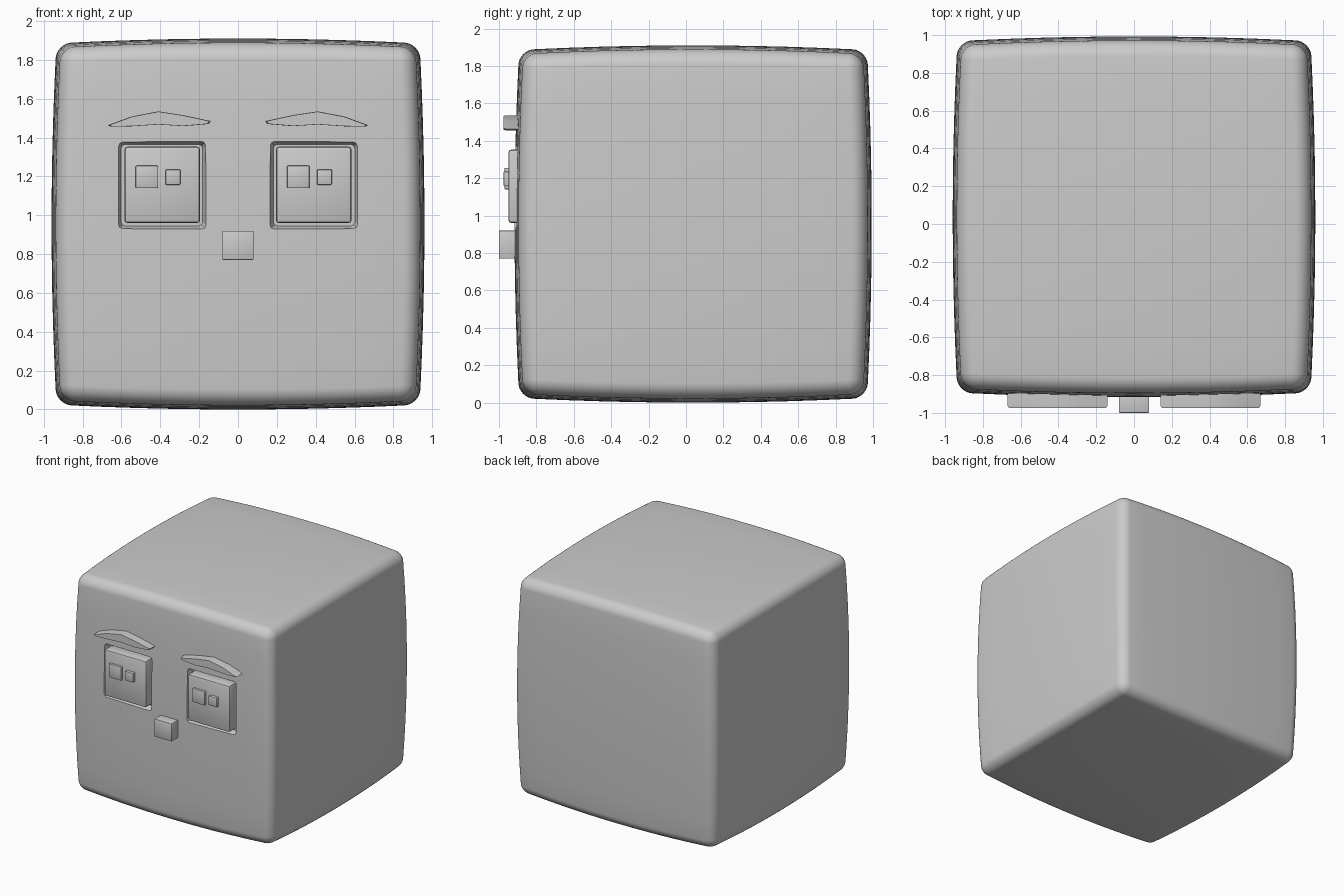
import bpy, bmesh, math

if "Cube" in bpy.data.objects:
    bpy.data.objects.remove(bpy.data.objects["Cube"])

grey = bpy.data.materials.new("plain grey")
grey.diffuse_color = (0.6, 0.6, 0.6, 1)
grey.use_nodes = True
grey.node_tree.nodes["Principled BSDF"].inputs["Base Color"].default_value = grey.diffuse_color


def finish(name, bm, angle=40):
    bmesh.ops.recalc_face_normals(bm, faces=bm.faces)
    me = bpy.data.meshes.new(name)
    bm.to_mesh(me)
    bm.free()
    me.materials.append(grey)
    ob = bpy.data.objects.new(name, me)
    bpy.context.collection.objects.link(ob)
    bpy.ops.object.select_all(action='DESELECT')
    ob.select_set(True)
    bpy.context.view_layer.objects.active = ob
    if angle:
        bpy.ops.object.shade_smooth_by_angle(angle=math.radians(angle))
    return ob


def box(name, x0, x1, y0, y1, z0, z1, bevel=0.0):
    bm = bmesh.new()
    bmesh.ops.create_cube(bm, size=1)
    for v in bm.verts:
        v.co.x = (x0 + x1) / 2 + v.co.x * (x1 - x0)
        v.co.y = (y0 + y1) / 2 + v.co.y * (y1 - y0)
        v.co.z = (z0 + z1) / 2 + v.co.z * (z1 - z0)
    if bevel:
        bmesh.ops.bevel(bm, geom=bm.edges[:], offset=bevel, segments=2,
                        affect='EDGES', profile=0.5)
    return finish(name, bm, 30)


# Head: gridded cube with rounded edges and gently bulging sides
N, K, R = 18, 4, 0.085


def spread(t):
    """Even grid coordinate -> grid packed closely near the edges."""
    i = round((abs(t) + 1) / 2 * N) - N // 2
    flat = N // 2 - K
    if i <= flat:
        s = (1 - R) * i / flat
    else:
        s = 1 - R + R * math.tan(math.pi / 4 * (i - flat) / K)
    return math.copysign(s, t)


bm = bmesh.new()
bmesh.ops.create_cube(bm, size=2)
bmesh.ops.subdivide_edges(bm, edges=bm.edges[:], cuts=N - 1, use_grid_fill=True)
half = (0.96, 0.955, 0.955)
centre = (0, 0.038, 0.955)
for v in bm.verts:
    p = v.co.copy()
    for a in range(3):
        p[a] = spread(p[a])
    core = p.copy()
    for a in range(3):
        core[a] = max(-1 + R, min(1 - R, p[a]))
    d = p - core
    p = core + d.normalized() * R
    for a in range(3):
        u, w = p[(a + 1) % 3], p[(a + 2) % 3]
        v.co[a] = centre[a] + half[a] * p[a] * (1 - 0.026 * (u * u + w * w))
head = finish("head", bm, 40)

# Eye sockets: tapered recesses cut into the face
for side in (-1, 1):
    bm = bmesh.new()
    bmesh.ops.create_cube(bm, size=1)
    for v in bm.verts:
        s = 0.462 if v.co.y < 0 else 0.42
        v.co = (side * 0.392 + v.co.x * s, -0.93 if v.co.y < 0 else -0.86,
                1.155 + v.co.z * s)
    bmesh.ops.bevel(bm, geom=[e for e in bm.edges
                              if abs(e.verts[0].co.y - e.verts[1].co.y) > 0.01],
                    offset=0.02, segments=2, affect='EDGES', profile=0.5)
    cutter = finish("socket_cutter", bm, 0)
    cutter.hide_render = True
    cutter.hide_set(True)
    mod = head.modifiers.new("socket", 'BOOLEAN')
    mod.operation = 'DIFFERENCE'
    mod.solver = 'EXACT'
    mod.object = cutter

# Eyes, with a large and a small square pupil on each
for side, tag in ((-1, "left"), (1, "right")):
    cx = side * 0.39
    box(tag + "_eye", cx - 0.195, cx + 0.195, -0.95, -0.84, 0.96, 1.353, 0.016)
    box(tag + "_pupil", cx - 0.137, cx - 0.022, -0.97, -0.94, 1.14, 1.255, 0.004)
    box(tag + "_glint", cx + 0.017, cx + 0.093, -0.975, -0.94, 1.157, 1.235, 0.004)

# Eyebrows: arched outline, extruded forward with a softened front rim
outline = [(0.14, 1.485), (0.28, 1.515), (0.41, 1.535), (0.55, 1.508), (0.67, 1.464),
           (0.655, 1.456), (0.55, 1.458), (0.41, 1.467), (0.28, 1.459), (0.15, 1.470)]
for side, tag in ((-1, "left"), (1, "right")):
    bm = bmesh.new()
    rings = []
    for y, k in ((-0.86, 1.0), (-0.962, 1.0), (-0.975, 0.965)):
        rings.append([bm.verts.new((side * (0.405 + (x - 0.405) * k), y,
                                    1.485 + (z - 1.485) * k)) for x, z in outline])
    n = len(outline)
    for a, b in zip(rings, rings[1:]):
        for i in range(n):
            bm.faces.new((a[i], a[(i + 1) % n], b[(i + 1) % n], b[i]))
    bm.faces.new(rings[0])
    bm.faces.new(rings[-1])
    finish(tag + "_eyebrow", bm, 35)

# Nose
box("nose", -0.08, 0.08, -1.0, -0.88, 0.77, 0.92, 0.004)
